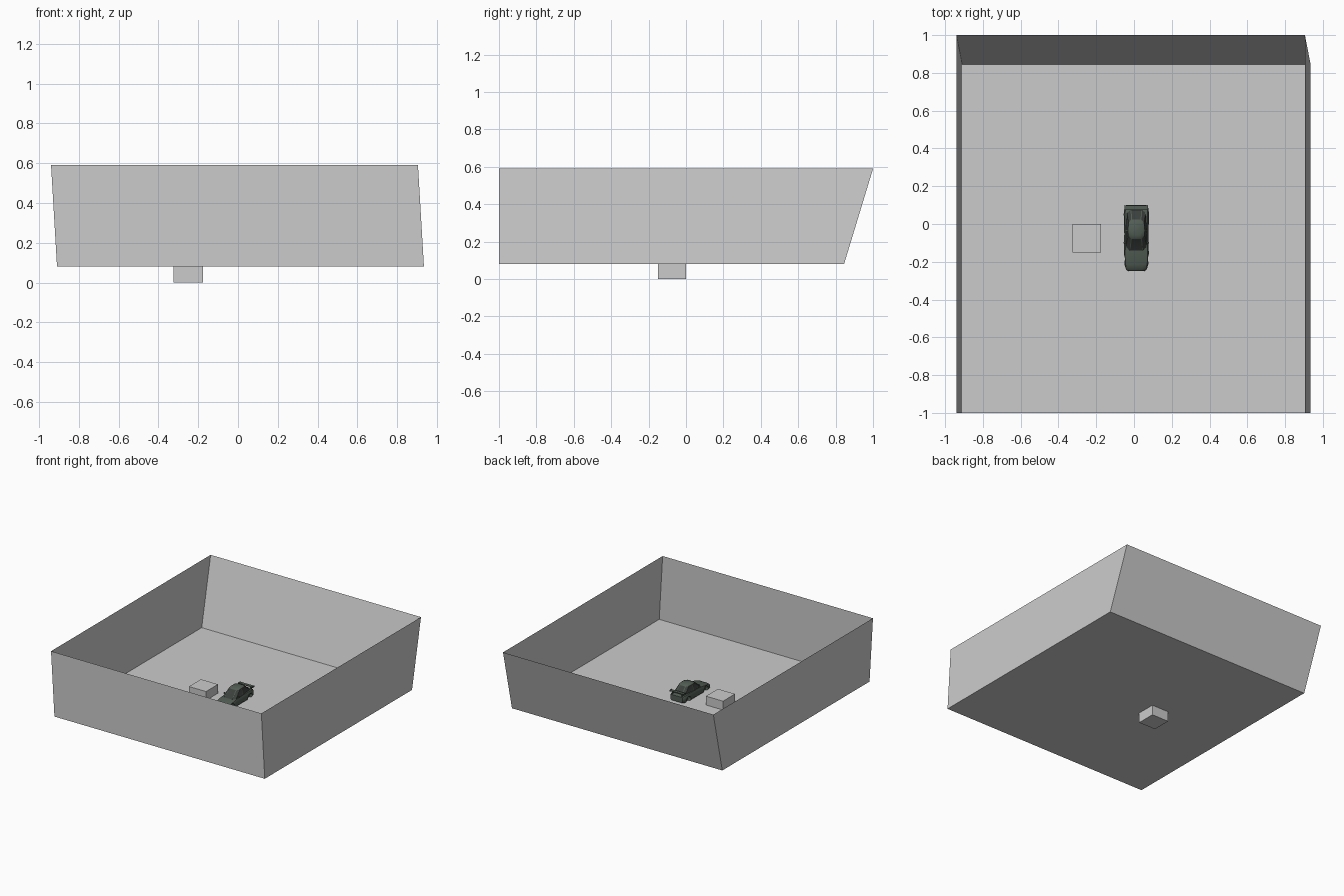
import bpy, bmesh, math
from mathutils import Vector, Matrix

if "Cube" in bpy.data.objects:
    bpy.data.objects.remove(bpy.data.objects["Cube"])

CX = 0.0125          # centre line of the car
FLOOR = 0.08


def material(name, rgb):
    m = bpy.data.materials.new(name)
    m.diffuse_color = (*rgb, 1)
    m.use_nodes = True
    m.node_tree.nodes["Principled BSDF"].inputs["Base Color"].default_value = m.diffuse_color
    return m


GREY = material("light grey", (0.60, 0.60, 0.60))
PAINT = material("dark green grey", (0.085, 0.11, 0.09))
GLASS = material("dark glass", (0.045, 0.052, 0.047))


def finish(name, bm, mats, smooth=None):
    me = bpy.data.meshes.new(name)
    bm.to_mesh(me)
    bm.free()
    ob = bpy.data.objects.new(name, me)
    bpy.context.collection.objects.link(ob)
    for m in mats:
        me.materials.append(m)
    if smooth:
        bpy.ops.object.select_all(action='DESELECT')
        ob.select_set(True)
        bpy.context.view_layer.objects.active = ob
        bpy.ops.object.shade_smooth_by_angle(angle=math.radians(smooth))
    return ob


def box(name, lo, hi, mat):
    bm = bmesh.new()
    lo, hi = Vector(lo), Vector(hi)
    size = hi - lo
    bmesh.ops.create_cube(bm, size=1, matrix=Matrix.Translation((lo + hi) / 2) @ Matrix.Diagonal((*size, 1)))
    return finish(name, bm, [mat])


def loft(rings):
    """Skin closed rings of equal length and cap both ends."""
    bm = bmesh.new()
    vs = [[bm.verts.new(p) for p in r] for r in rings]
    n = len(vs[0])
    for a, b in zip(vs, vs[1:]):
        for i in range(n):
            bm.faces.new((a[i], a[(i + 1) % n], b[(i + 1) % n], b[i]))
    bm.faces.new(vs[0])
    bm.faces.new(vs[-1])
    bmesh.ops.recalc_face_normals(bm, faces=bm.faces)
    return bm


# Open tray: thin floor and four leaning walls
bm = bmesh.new()
low = [bm.verts.new((x, y, FLOOR)) for x, y in ((-.91, -1), (.935, -1), (.935, .845), (-.91, .845))]
top = [bm.verts.new((x, y, .59)) for x, y in ((-.94, -1), (.905, -1), (.905, 1), (-.94, 1))]
bm.faces.new(low)
for i in range(4):
    j = (i + 1) % 4
    bm.faces.new((low[j], low[i], top[i], top[j]))
finish("tray", bm, [GREY])

# Cube sunk halfway through the floor
box("cube", (-.325, -.15, 0), (-.175, 0, .15), GREY)

# Car body: stations along y with half width, underside and shoulder height
stations = [(-.25, .042, .094, .112), (-.24, .055, .088, .122), (-.215, .063, .085, .130),
            (-.17, .067, .085, .138), (-.13, .065, .085, .144), (-.05, .064, .085, .147),
            (.01, .066, .085, .149), (.055, .067, .087, .149), (.085, .063, .091, .146),
            (.10, .054, .096, .140)]
rings = []
for y, w, b, s in stations:
    half = [(.85 * w, b), (w, b + .2 * (s - b)), (w, b + .7 * (s - b)), (.9 * w, s - .003), (.6 * w, s)]
    rings.append([(CX + x, y, z) for x, z in half] + [(CX - x, y, z) for x, z in reversed(half)])
body = finish("car_body", loft(rings), [PAINT], 40)

# Wheel arches cut through the body sides
for y in (-.178, .042):
    for side in (-1, 1):
        bm = bmesh.new()
        bmesh.ops.create_cone(bm, cap_ends=True, segments=20, radius1=.028, radius2=.028, depth=.05,
                              matrix=Matrix.Translation((CX + side * .067, y, .102)) @ Matrix.Rotation(math.pi / 2, 4, 'Y'))
        cutter = finish("arch_cutter", bm, [PAINT])
        cutter.hide_render = True
        mod = body.modifiers.new("arch", 'BOOLEAN')
        mod.operation, mod.object, mod.solver = 'DIFFERENCE', cutter, 'EXACT'
        bpy.context.view_layer.objects.active = body
        bpy.ops.object.modifier_apply(modifier=mod.name)
        bpy.data.objects.remove(cutter)

# Cabin: outlines stacked in z, with inset windows
levels = [(.140, -.145, .085, .058, .050), (.193, -.078, .022, .045, .041), (.201, -.058, .005, .034, .032)]
rings = []
for z, y0, y1, w, wb in levels:
    ym = -.035
    side = [(.6 * w, y0), (.95 * w, y0 + .02), (w, ym), (wb, y1 - .015), (.6 * wb, y1)]
    rings.append([(CX + x, y, z) for x, y in side] + [(CX - x, y, z) for x, y in reversed(side)])
bm = loft(rings)
panes = [f for f in bm.faces if len(f.verts) == 4 and f.calc_center_median().z < .18
         and f.calc_area() > .0012]
bmesh.ops.inset_individual(bm, faces=panes, thickness=.004, depth=-.0005)
for f in panes:
    f.material_index = 1
finish("cabin", bm, [PAINT, GLASS], 35)

# Rear wing on two struts, and door mirrors
box("wing", (CX - .062, .074, .162), (CX + .062, .099, .167), PAINT)
for side in (-1, 1):
    x = CX + side * .042
    box("wing_strut", (x - .003, .078, .140), (x + .003, .095, .163), PAINT)
    x = CX + side * .061
    box("wing_end_plate", (x - .0015, .073, .158), (x + .0015, .1, .170), PAINT)
    box("door_mirror", (x - .006, -.103, .148), (x + .006, -.095, .157), PAINT)
